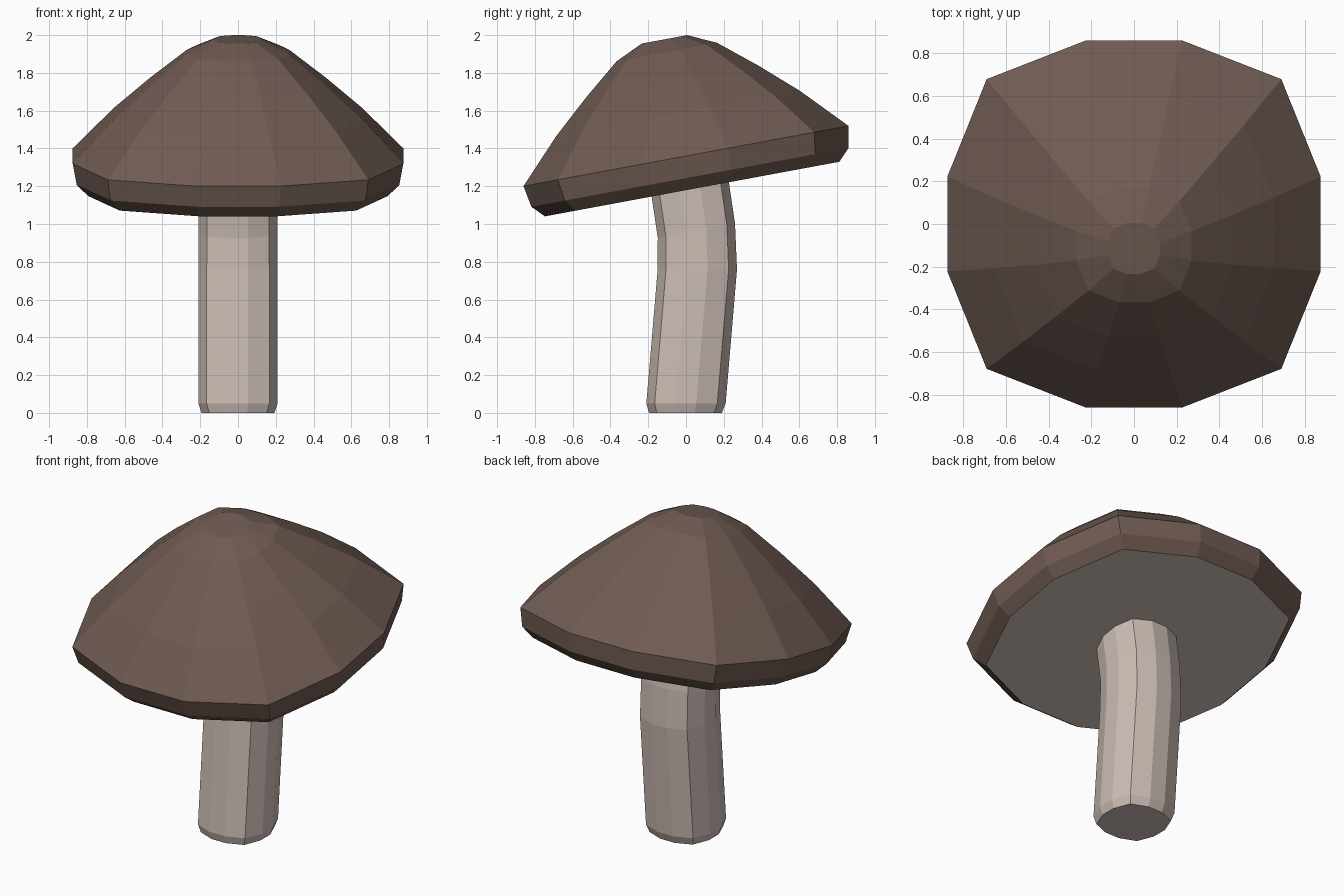
import bpy, bmesh
from math import radians
from mathutils import Matrix, Vector

if "Cube" in bpy.data.objects:
    bpy.data.objects.remove(bpy.data.objects["Cube"])

# Twelve-sided, slightly squared cross-section (unit half width)
QUARTER = [(1, 0.257), (0.789, 0.789), (0.257, 1)]
OUTLINE = []
for k in range(4):
    turn = Matrix.Rotation(radians(90 * k), 3, 'Z')
    OUTLINE += [turn @ Vector((x, y, 0)) for x, y in QUARTER]


def material(name, colour):
    mat = bpy.data.materials.new(name)
    mat.diffuse_color = (*colour, 1)
    mat.use_nodes = True
    mat.node_tree.nodes["Principled BSDF"].inputs["Base Color"].default_value = mat.diffuse_color
    return mat


def loft(name, rings, mats, bottom_slot=0):
    """Skin rings given as (half width, centre y, centre z, tilt in degrees)."""
    bm = bmesh.new()
    loops = []
    for r, y, z, tilt in rings:
        m = Matrix.Translation((0, y, z)) @ Matrix.Rotation(radians(tilt), 4, 'X')
        loops.append([bm.verts.new(m @ (p * r)) for p in OUTLINE])
    n = len(OUTLINE)
    for a, b in zip(loops, loops[1:]):
        for i in range(n):
            j = (i + 1) % n
            bm.faces.new((a[i], a[j], b[j], b[i]))
    bm.faces.new(loops[-1])
    bm.faces.new(loops[0][::-1]).material_index = bottom_slot
    bmesh.ops.recalc_face_normals(bm, faces=bm.faces[:])
    mesh = bpy.data.meshes.new(name)
    bm.to_mesh(mesh)
    bm.free()
    for mat in mats:
        mesh.materials.append(mat)
    obj = bpy.data.objects.new(name, mesh)
    bpy.context.collection.objects.link(obj)
    return obj


brown = material("cap_brown", (0.16, 0.105, 0.085))
cream = material("stem_cream", (0.60, 0.51, 0.46))

# Bent stem with a chamfered foot
loft("stem", [
    (0.193, -0.003, 0.0, 0),
    (0.21, 0.0, 0.05, 0),
    (0.21, 0.06, 0.76, 0),
    (0.208, 0.055, 0.965, 10.5),
    (0.208, 0.017, 1.22, 10.5),
], [cream])

# Tilted cap: (half width, height along the tilted axis), pale underside
TILT = 10.5
axis = Matrix.Rotation(radians(TILT), 3, 'X') @ Vector((0, 0, 1))
profile = [(0.793, -0.178), (0.854, -0.115), (0.875, 0.0), (0.656, 0.229),
           (0.465, 0.40), (0.27, 0.56), (0.122, 0.628)]
loft("cap", [(r, axis.y * h, 1.36 + axis.z * h, TILT) for r, h in profile],
     [brown, cream], bottom_slot=1)
